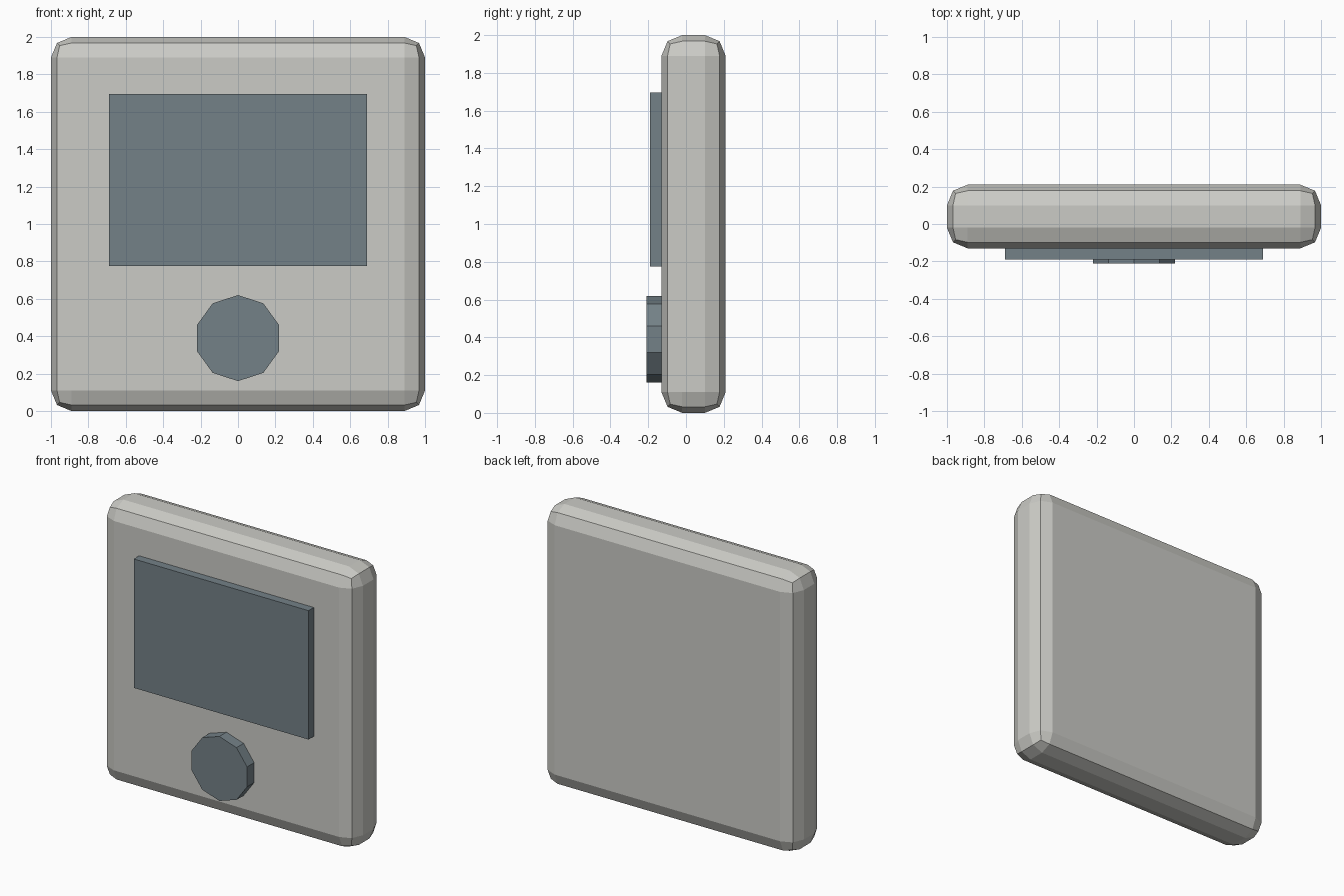
import bpy
import math

cube = bpy.data.objects.get("Cube")
if cube:
    bpy.data.objects.remove(cube, do_unlink=True)


def make_material(name, rgb):
    mat = bpy.data.materials.new(name)
    mat.use_nodes = True
    color = (*rgb, 1.0)
    mat.diffuse_color = color
    for node in mat.node_tree.nodes:
        if node.type == "BSDF_PRINCIPLED":
            node.inputs["Base Color"].default_value = color
    return mat


def finish(name, mat):
    obj = bpy.context.object
    obj.name = name
    obj.data.materials.append(mat)
    return obj


def box(name, low, high, mat):
    center = [(a + b) / 2 for a, b in zip(low, high)]
    bpy.ops.mesh.primitive_cube_add(size=1, location=center)
    obj = finish(name, mat)
    obj.scale = [b - a for a, b in zip(low, high)]
    bpy.ops.object.transform_apply(location=False, rotation=False, scale=True)
    return obj


light_grey = make_material("light grey", (0.60, 0.60, 0.565))
slate = make_material("slate blue grey", (0.175, 0.22, 0.245))

# Slab body with chunky two-step rounded edges
body = box("body", (-1, -0.13, 0), (1, 0.21, 2), light_grey)
bevel = body.modifiers.new("rounded edges", "BEVEL")
bevel.width = 0.11
bevel.segments = 2

# Raised screen
box("screen", (-0.69, -0.19, 0.775), (0.69, -0.10, 1.695), slate)

# Ten-sided dial standing slightly prouder than the screen
bpy.ops.mesh.primitive_cylinder_add(
    vertices=10, radius=0.23, depth=0.11,
    location=(0, -0.155, 0.39), rotation=(math.pi / 2, 0, 0))
finish("dial", slate)
